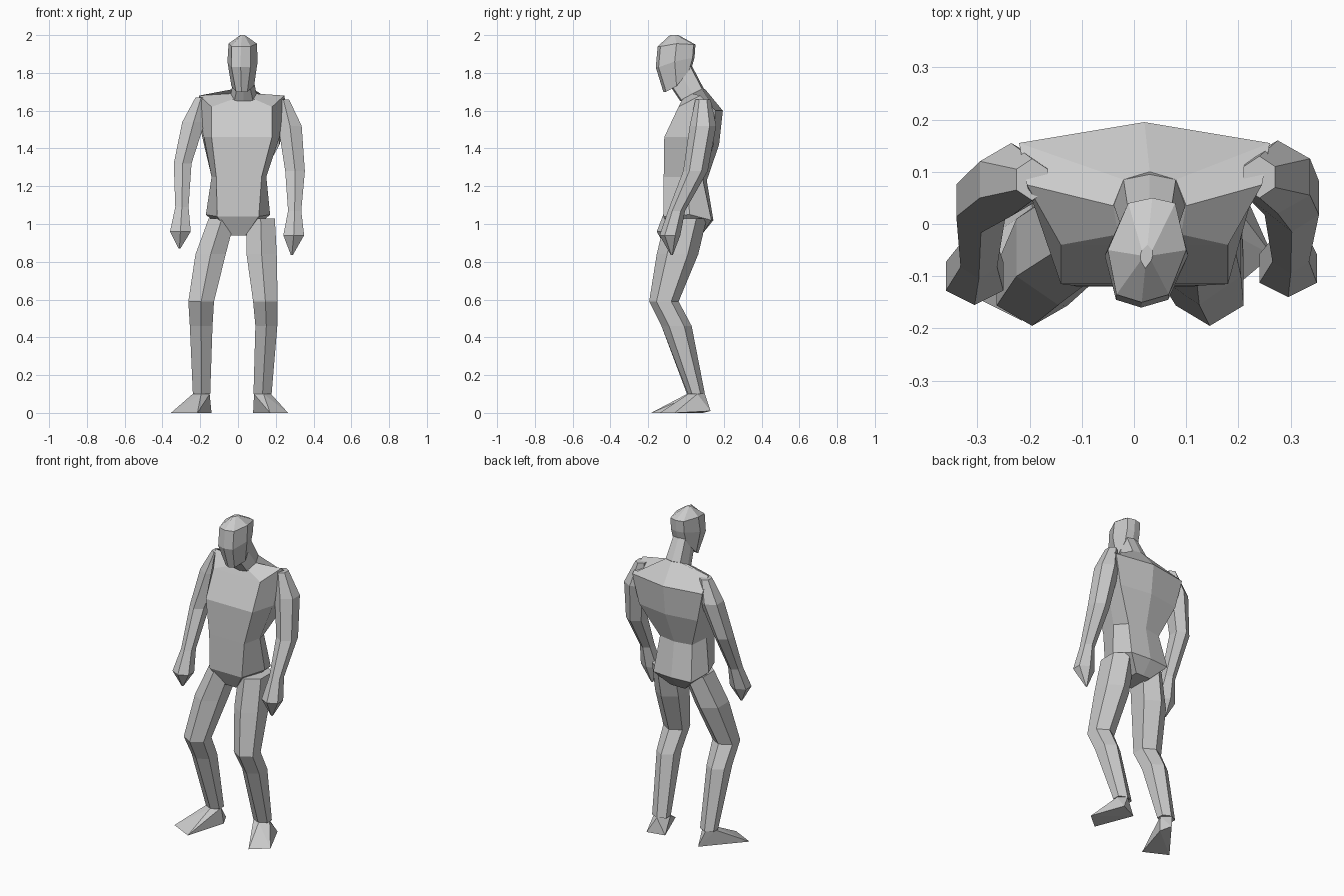
import bpy
import bmesh
from math import sin, cos, pi

cube = bpy.data.objects.get("Cube")
if cube:
    bpy.data.objects.remove(cube, do_unlink=True)

# One plain material for the whole figure
GREY = (0.6, 0.6, 0.6, 1.0)
clay = bpy.data.materials.new("light grey")
clay.use_nodes = True
clay.diffuse_color = GREY
clay.node_tree.nodes["Principled BSDF"].inputs["Base Color"].default_value = GREY


def finish(name, bm):
    """Turn a bmesh into a flat shaded object."""
    bmesh.ops.recalc_face_normals(bm, faces=bm.faces)
    mesh = bpy.data.meshes.new(name)
    bm.to_mesh(mesh)
    bm.free()
    mesh.materials.append(clay)
    part = bpy.data.objects.new(name, mesh)
    bpy.context.collection.objects.link(part)
    return part


def loft(name, rings):
    """Skin a list of equally long point rings and cap both ends."""
    bm = bmesh.new()
    loops = [[bm.verts.new(point) for point in ring] for ring in rings]
    count = len(loops[0])
    for upper, lower in zip(loops, loops[1:]):
        for i in range(count):
            j = (i + 1) % count
            bm.faces.new((upper[i], upper[j], lower[j], lower[i]))
    bm.faces.new(loops[0])
    bm.faces.new(loops[-1])
    return finish(name, bm)


def body_ring(cx, front, side, back, front_bulge=0.0, back_bulge=0.0, turn=0.0):
    """Eight points from (half width, y, z) at the front, side and back."""
    (fw, fy, fz), (sw, sy, sz), (bw, by, bz) = front, side, back
    points = [(0, fy - front_bulge, fz), (fw, fy, fz), (sw, sy, sz), (bw, by, bz),
              (0, by + back_bulge, bz), (-bw, by, bz), (-sw, sy, sz), (-fw, fy, fz)]
    return [(cx + x + turn * y, y, z) for x, y, z in points]


def limb(name, sections, sides=6):
    """Tapered limb from sections of (x, y, z, half width, half depth)."""
    widen = 1 / cos(pi / sides)
    rings = []
    for x, y, z, half_width, half_depth in sections:
        angles = [2 * pi * i / sides for i in range(sides)]
        rings.append([(x + half_width * widen * sin(a), y - half_depth * cos(a), z)
                      for a in angles])
    return loft(name, rings)


def hull(name, points):
    """Convex solid around a few corner points."""
    bm = bmesh.new()
    for point in points:
        bm.verts.new(point)
    bmesh.ops.convex_hull(bm, input=bm.verts)
    return finish(name, bm)


# Torso from the neck base over the shoulders to the hem and crotch
torso_rows = [
    (.03, (.06, -.02, 1.66), (.07, .035, 1.69), (.05, .085, 1.715), .015),
    (.02, (.16, -.04, 1.62), (.225, .075, 1.68), (.24, .155, 1.6), .04),
    (.02, (.16, -.115, 1.46), (.2, .03, 1.46), (.2, .145, 1.42), .03),
    (.005, (.12, -.118, 1.25), (.145, 0, 1.25), (.11, .09, 1.23), .02),
    (0, (.11, -.12, 1.04), (.17, .02, 1.05), (.13, .135, 1.02), .01),
    (0, (.04, -.07, .94), (.05, .02, .94), (.05, .08, .94), 0),
]
loft("torso", [body_ring(cx, f, s, b, 0, bulge) for cx, f, s, b, bulge in torso_rows])

# Neck leaning forward
neck_rows = [
    ((.03, -.08, 1.74), (.05, -.02, 1.78), (.04, .02, 1.84)),
    ((.05, -.02, 1.65), (.07, .04, 1.68), (.05, .085, 1.715)),
]
loft("neck", [body_ring(.03, f, s, b, .01, .01) for f, s, b in neck_rows])

# Head, turned slightly, with a ridge down the face
head_rows = [
    ((.01, -.07, 2), (.012, -.06, 2), (.01, -.05, 2)),
    ((.05, -.135, 1.94), (.075, -.05, 1.955), (.045, .04, 1.95)),
    ((.05, -.145, 1.83), (.08, -.06, 1.86), (.045, .035, 1.88)),
    ((.03, -.105, 1.7), (.06, -.05, 1.73), (.045, .015, 1.81)),
]
loft("head", [body_ring(.03, f, s, b, .015, .01, .1) for f, s, b in head_rows])

# Arms, each ending in a pointed hand
limb("left_arm", [
    (.24, .09, 1.66, .03, .04), (.275, .09, 1.52, .062, .07),
    (.302, .05, 1.28, .052, .065), (.3, -.05, 1.07, .035, .045)])
limb("right_arm", [
    (-.195, .085, 1.67, .03, .04), (-.235, .085, 1.54, .06, .07),
    (-.293, .045, 1.32, .047, .062), (-.297, -.06, 1.09, .035, .045)])
limb("left_hand", [
    (.3, -.05, 1.07, .035, .045), (.295, -.085, .94, .055, .055),
    (.285, -.075, .835, .005, .005)])
limb("right_hand", [
    (-.297, -.06, 1.09, .035, .045), (-.305, -.1, .96, .055, .055),
    (-.31, -.1, .87, .005, .005)])

# Legs with bent knees
limb("left_leg", [
    (.12, 0, 1.03, .075, .11), (.125, -.045, .84, .08, .11),
    (.145, -.117, .59, .065, .078), (.15, -.05, .46, .058, .08),
    (.13, .055, .1, .048, .045)])
limb("right_leg", [
    (-.085, 0, 1.03, .07, .11), (-.145, -.045, .84, .08, .11),
    (-.195, -.117, .59, .068, .078), (-.195, -.05, .46, .06, .08),
    (-.193, .05, .1, .046, .045)])

# Wedge feet, toes turned out
hull("left_foot", [
    (.085, .03, .1), (.135, .01, .1), (.175, .06, .1), (.13, .1, .1),
    (.08, .09, 0), (.18, .13, .01), (.17, -.14, 0), (.265, -.06, 0)])
hull("right_foot", [
    (-.24, .045, .1), (-.195, .005, .1), (-.15, .05, .1), (-.2, .095, .1),
    (-.14, .06, 0), (-.17, .125, .01), (-.215, -.185, 0), (-.355, -.115, 0)])
